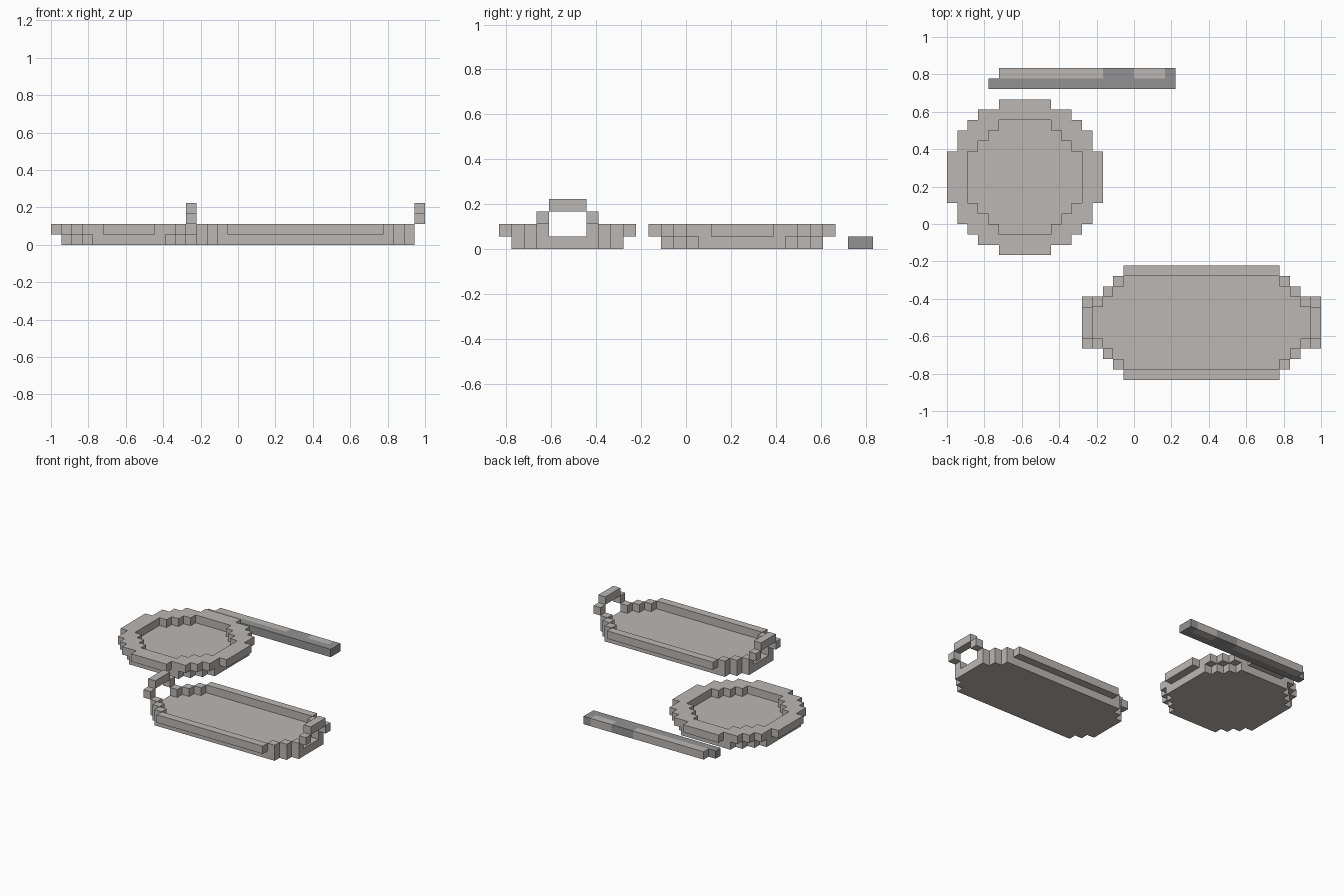
import bpy, bmesh

if "Cube" in bpy.data.objects:
    bpy.data.objects.remove(bpy.data.objects["Cube"], do_unlink=True)

U = 1 / 18  # size of one block


def material(name, rgb):
    m = bpy.data.materials.new(name)
    m.use_nodes = True
    m.diffuse_color = (*rgb, 1)
    m.node_tree.nodes["Principled BSDF"].inputs["Base Color"].default_value = (*rgb, 1)
    return m


LIGHT = material("warm_light_grey", (0.50, 0.475, 0.455))
DARK = material("dark_grey", (0.29, 0.29, 0.29))


def block(x0, x1, y0, y1, z0, z1):
    """Set of unit cells filling a box."""
    return {(x, y, z) for x in range(x0, x1) for y in range(y0, y1) for z in range(z0, z1)}


def stepped(x0, y0, insets, z0, z1, width):
    """Rows of blocks from y0 upwards, each pulled in at both ends by its inset."""
    cells = set()
    for row, inset in enumerate(insets):
        cells |= block(x0 + inset, x0 + width - inset, y0 + row, y0 + row + 1, z0, z1)
    return cells


def mirrored(half, middle):
    return half + middle + half[::-1]


# Corner signs and the four steps of the outer skin of each cell
SIDES = [((1, 0, 0), ((1, 0, 0), (1, 1, 0), (1, 1, 1), (1, 0, 1))),
         ((-1, 0, 0), ((0, 0, 0), (0, 0, 1), (0, 1, 1), (0, 1, 0))),
         ((0, 1, 0), ((0, 1, 0), (0, 1, 1), (1, 1, 1), (1, 1, 0))),
         ((0, -1, 0), ((0, 0, 0), (1, 0, 0), (1, 0, 1), (0, 0, 1))),
         ((0, 0, 1), ((0, 0, 1), (1, 0, 1), (1, 1, 1), (0, 1, 1))),
         ((0, 0, -1), ((0, 0, 0), (0, 1, 0), (1, 1, 0), (1, 0, 0)))]


def build(name, cells, mat):
    """Make the outer skin of a set of cells."""
    bm = bmesh.new()
    verts = {}
    for c in sorted(cells):
        for step, corners in SIDES:
            if tuple(a + b for a, b in zip(c, step)) in cells:
                continue
            face = []
            for k in corners:
                p = tuple(a + b for a, b in zip(c, k))
                if p not in verts:
                    verts[p] = bm.verts.new([v * U for v in p])
                face.append(verts[p])
            bm.faces.new(face)
    mesh = bpy.data.meshes.new(name)
    bm.to_mesh(mesh)
    bm.free()
    mesh.materials.append(mat)
    obj = bpy.data.objects.new(name, mesh)
    bpy.context.collection.objects.link(obj)
    return obj


# Round plate: a floor and a wider rim with a stepped opening
build("plate_base", stepped(-17, -2, mirrored([3, 2, 1], [0] * 7), 0, 1, 13), LIGHT)
rim = stepped(-18, -3, mirrored([5, 3, 2, 1, 1], [0] * 5), 1, 2, 15)
opening = stepped(-16, -1, mirrored([3, 2, 1], [0] * 5), 1, 2, 11)
build("plate_rim", rim - opening, LIGHT)

# Long tray floor
build("tray_base", stepped(-4, -14, mirrored([2, 1], [0] * 5), 0, 1, 21), LIGHT)

# Tray walls: two overhanging long sides and stepped corners
for side, y in (("front", -15), ("back", -5)):
    build("tray_wall_" + side, block(-1, 14, y, y + 1, 1, 2), LIGHT)
for end, x, d in (("right", -4, 1), ("left", 16, -1)):
    for side, y, s in (("front", -12, -1), ("back", -8, 1)):
        corner = {(x + d * i, y + s * i, 1) for i in range(3)}
        build(f"tray_corner_{side}_{end}", corner, LIGHT)

# Arched handles at both ends of the tray
for end, x in (("right", -5), ("left", 17)):
    arch = block(x, x + 1, -11, -8, 3, 4) | {(x, -12, 2), (x, -8, 2)}
    build("tray_handle_" + end, arch, LIGHT)

# Knife: dark front strip, banded back strip
build("knife_front_strip", block(-14, 4, 13, 14, 0, 1), DARK)
for name, x0, x1, mat in (("blade", -13, -3, LIGHT), ("collar", -3, 0, DARK),
                          ("grip", 0, 3, LIGHT), ("butt", 3, 4, DARK)):
    build("knife_" + name, block(x0, x1, 14, 15, 0, 1), mat)
